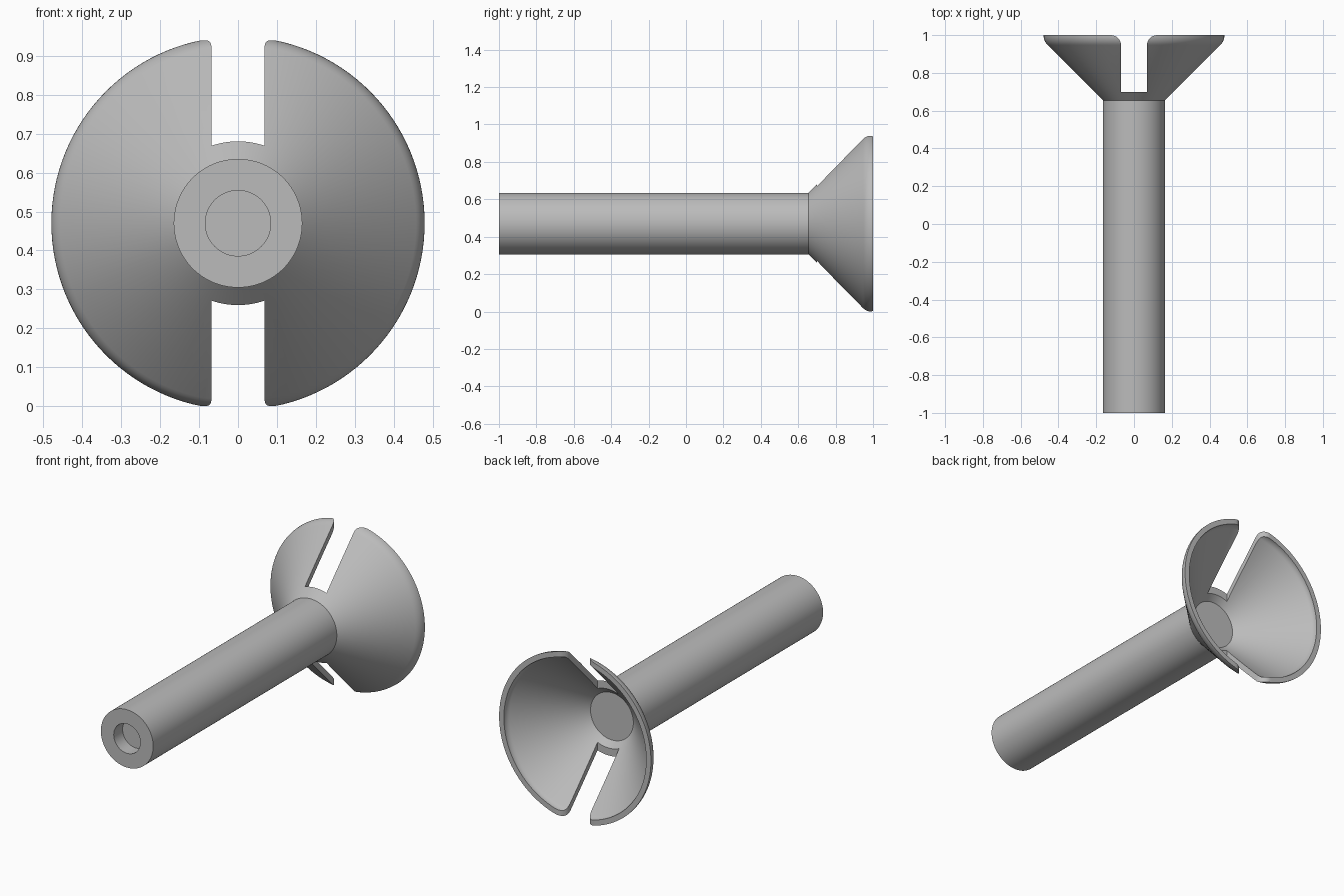
import bpy, bmesh, math
from mathutils import Vector, Matrix

if "Cube" in bpy.data.objects:
    bpy.data.objects.remove(bpy.data.objects["Cube"], do_unlink=True)

AXIS_Z = 0.47        # height of the rivet axis
SHAFT_R = 0.165
RIM_R = 0.479
WALL = 0.03          # flared wall thickness
SLOT_HALF = 0.068
SLOT_FLOOR = 0.70
CORNER_R = 0.055

# Material
metal = bpy.data.materials.new("plain_grey")
metal.use_nodes = True
grey = (0.5, 0.5, 0.5, 1)
metal.diffuse_color = grey
metal.node_tree.nodes["Principled BSDF"].inputs["Base Color"].default_value = grey


def make_object(name, bm):
    bmesh.ops.recalc_face_normals(bm, faces=bm.faces)
    mesh = bpy.data.meshes.new(name)
    bm.to_mesh(mesh)
    bm.free()
    obj = bpy.data.objects.new(name, mesh)
    bpy.context.collection.objects.link(obj)
    mesh.materials.append(metal)
    return obj


def lathe(name, profile, steps=128):
    """Revolve (radius, y) points around the y axis."""
    bm = bmesh.new()
    verts = [bm.verts.new((r, y, 0)) for r, y in profile]
    edges = [bm.edges.new(pair) for pair in zip(verts, verts[1:])]
    bmesh.ops.spin(bm, geom=verts + edges, cent=(0, 0, 0), axis=(0, 1, 0),
                   angle=math.tau, steps=steps)
    bmesh.ops.remove_doubles(bm, verts=bm.verts, dist=1e-5)
    bmesh.ops.translate(bm, verts=bm.verts, vec=(0, 0, AXIS_Z))
    return make_object(name, bm)


# Flared wall: straight 45 degree cone that curls to parallel at the rim
def flare(offset):
    bend_r = 0.075 - offset
    cx, cy = RIM_R - 0.075, 1.0
    return [(cx + (bend_r + 0) * math.cos(a), cy - bend_r * math.sin(a))
            for a in (math.radians(45 * i / 6) for i in range(7))]


outer = flare(0)[::-1]
inner = flare(WALL)
cone_base_y = outer[0][1] - (outer[0][0] - SHAFT_R)
floor_r = 0.135
floor_y = inner[-1][1] - (inner[-1][0] - floor_r)

# Shaft with blind hole and flared head as one revolved solid
rivet = lathe("slotted_rivet", [
    (0, -0.92), (0.084, -0.92), (0.084, -1), (SHAFT_R, -1),
    (SHAFT_R, cone_base_y), *outer, *inner, (floor_r, floor_y), (0, floor_y)])

# Slot cutter: a straight channel whose mouth widens with rounded corners
side = [(SLOT_HALF, SLOT_FLOOR)]
for i in range(9):
    a = math.radians(90 * i / 8)
    side.append((SLOT_HALF + CORNER_R * (1 - math.cos(a)),
                 1 - CORNER_R * (1 - math.sin(a))))
side.append((side[-1][0], 1.1))
outline = side + [(-x, y) for x, y in reversed(side)]
bm = bmesh.new()
face = bm.faces.new([bm.verts.new((x, y, -0.2)) for x, y in outline])
top = bmesh.ops.extrude_face_region(bm, geom=[face])["geom"]
bmesh.ops.translate(bm, vec=(0, 0, 1.4),
                    verts=[v for v in top if isinstance(v, bmesh.types.BMVert)])
cutter = make_object("slot_cutter", bm)
cutter.hide_render = True

# Cut the slot, then remove the helper
cut = rivet.modifiers.new("slot", "BOOLEAN")
cut.operation = "DIFFERENCE"
cut.solver = "EXACT"
cut.object = cutter
bpy.ops.object.select_all(action="DESELECT")
bpy.context.view_layer.objects.active = rivet
rivet.select_set(True)
bpy.ops.object.modifier_apply(modifier="slot")
bpy.data.objects.remove(cutter, do_unlink=True)
bpy.ops.object.shade_smooth_by_angle(angle=math.radians(30))
